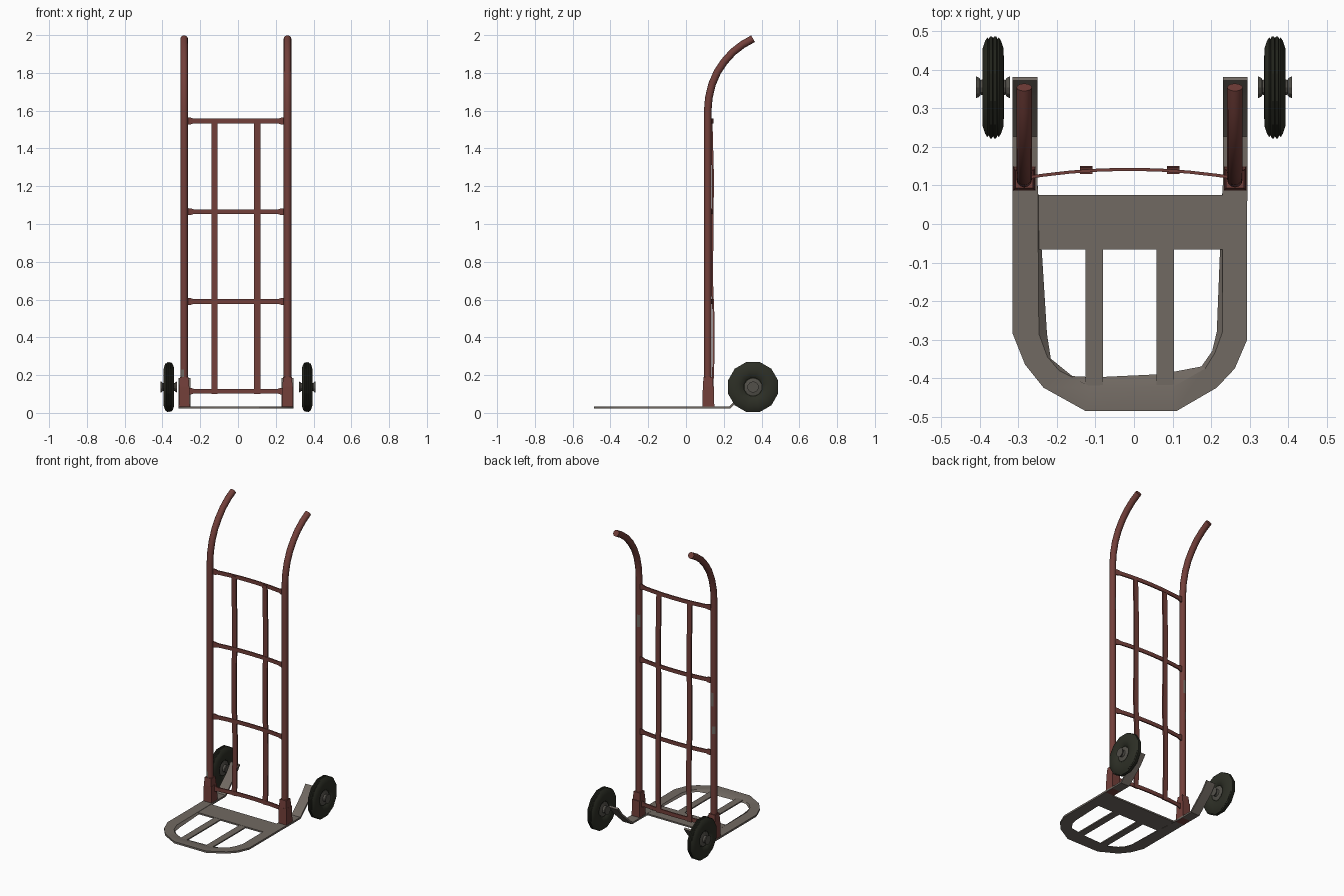
import bpy, bmesh, math
from mathutils import Vector

if "Cube" in bpy.data.objects:
    bpy.data.objects.remove(bpy.data.objects["Cube"])


def material(name, rgb):
    m = bpy.data.materials.new(name)
    m.diffuse_color = (*rgb, 1)
    m.use_nodes = True
    m.node_tree.nodes["Principled BSDF"].inputs["Base Color"].default_value = m.diffuse_color
    return m


RED = material("worn_red_paint", (0.17, 0.05, 0.042))
STEEL = material("bare_steel", (0.165, 0.142, 0.122))
RUBBER = material("black_rubber", (0.026, 0.028, 0.019))
HUB = material("dark_hub_metal", (0.085, 0.08, 0.068))


def build(name, verts, faces, mats, angle=35):
    me = bpy.data.meshes.new(name)
    me.from_pydata([tuple(v) for v in verts], [], faces)
    bm = bmesh.new()
    bm.from_mesh(me)
    bmesh.ops.recalc_face_normals(bm, faces=bm.faces)
    bm.to_mesh(me)
    bm.free()
    for m in mats:
        me.materials.append(m)
    me.shade_smooth()
    me.set_sharp_from_angle(angle=math.radians(angle))
    ob = bpy.data.objects.new(name, me)
    bpy.context.collection.objects.link(ob)
    return ob


def sweep(name, path, section, u, mats, scales=None):
    """Carry a 2D section along a path; u is the fixed section axis."""
    path, u, n = [Vector(p) for p in path], Vector(u), len(section)
    verts, faces = [], []
    for i, p in enumerate(path):
        a = (p - path[i - 1]).normalized() if i else None
        b = (path[i + 1] - p).normalized() if i < len(path) - 1 else None
        t = ((a or b) + (b or a)).normalized()
        v = t.cross(u).normalized()
        s = scales[i] if scales else 1
        verts += [p + u * (su * s) + v * sv for su, sv in section]
    for i in range(len(path) - 1):
        for j in range(n):
            k = (j + 1) % n
            faces.append((i * n + j, i * n + k, (i + 1) * n + k, (i + 1) * n + j))
    faces += [tuple(range(n)), tuple(range(len(verts) - n, len(verts)))]
    return build(name, verts, faces, mats)


def rect(w, h):
    return [(-w, -h), (w, -h), (w, h), (-w, h)]


def box(name, x0, x1, y0, y1, z0, z1, mat, taper=0.0):
    verts = [(x, y, z0) for x, y in ((x0, y0), (x1, y0), (x1, y1), (x0, y1))]
    verts += [(x, y, z1) for x, y in ((x0 + taper, y0 + taper), (x1 - taper, y0 + taper),
                                      (x1 - taper, y1 - taper), (x0 + taper, y1 - taper))]
    faces = [(0, 1, 2, 3), (4, 5, 6, 7)]
    faces += [(i, (i + 1) % 4, (i + 1) % 4 + 4, i + 4) for i in range(4)]
    return build(name, verts, faces, [mat])


def lathe(name, profile, center, mat, n=12):
    """Spin (radius, x) points about the x axis; the ends are capped."""
    verts, faces, m = [], [], len(profile)
    for r, x in profile:
        for j in range(n):
            a = 2 * math.pi * (j + 0.5) / n
            verts.append(Vector(center) + Vector((x, r * math.cos(a), r * math.sin(a))))
    for i in range(m - 1):
        for j in range(n):
            k = (j + 1) % n
            faces.append((i * n + j, i * n + k, (i + 1) * n + k, (i + 1) * n + j))
    faces += [tuple(range(n)), tuple(range((m - 1) * n, m * n))]
    return build(name, verts, faces, [mat], 29)


SIDES = (("left", -0.285, -1), ("right", 0.262, 1))

# Upright rails with curved handles
rail_path = [(0.115, z) for z in (0.03, 0.19, 0.23, 0.72, 0.77, 0.9, 0.99, 1.28, 1.36, 1.6)]
rail_path += [(0.121, 1.67), (0.138, 1.74), (0.166, 1.805), (0.203, 1.86),
              (0.248, 1.91), (0.3, 1.95), (0.355, 1.981)]
circle = [(0.02 * math.cos(a), 0.02 * math.sin(a))
          for a in (2 * math.pi * i / 12 for i in range(12))]
# Chipped paint: z range and the direction the bare patch faces
chips = {"left": [(0.19, 0.23, (-0.5, -0.8, 0)), (0.72, 0.77, (-0.6, 0.8, 0)),
                  (0.9, 0.99, (0, 1, 0))],
         "right": [(1.28, 1.36, (-0.6, 0.8, 0))]}
for side, x, s in SIDES:
    rail = sweep(side + "_rail", [(x, y, z) for y, z in rail_path], circle, (1, 0, 0), [RED, STEEL])
    for f in rail.data.polygons:
        for z0, z1, d in chips[side]:
            if z0 < f.center.z < z1 and f.normal.dot(Vector(d)) > 0.8:
                f.material_index = 1

    # Rail socket on the base
    box(side + "_rail_socket", x - 0.029, x + 0.03, 0.087, 0.15, 0.022, 0.14, RED, 0.002)
    box(side + "_rail_collar", x - 0.027, x + 0.027, 0.089, 0.143, 0.138, 0.19, RED, 0.004)

    # Bent arm reaching back to the wheel
    xa = x + (0.002 if s < 0 else 0.001)
    sweep(side + "_wheel_arm", [(xa, 0.06, 0.028), (xa, 0.23, 0.028), (xa, 0.335, 0.125),
                                (xa, 0.377, 0.18)], rect(0.032, 0.006), (1, 0, 0), [STEEL])

    # Wheel
    c = (0.366 * s, 0.355, 0.137)
    half = [(0.05, 0.014), (0.06, 0.022), (0.08, 0.028), (0.105, 0.027), (0.124, 0.021),
            (0.134, 0.015), (0.13, 0.011), (0.137, 0.008), (0.137, 0.003), (0.132, 0.0)]
    tyre = half + [(r, -w) for r, w in half[-2::-1]]
    lathe(side + "_tyre", tyre, c, RUBBER)
    hub = [(0.03, 0.044), (0.026, 0.036), (0.02, 0.032), (0.024, 0.02), (0.046, 0.0145)]
    hub += [(r, -w) for r, w in hub[::-1]]
    lathe(side + "_hub", hub, c, HUB, 10)

# Bowed flat crossbars with flared ends
xm = -0.0115
for i, z in enumerate((0.115, 0.59, 1.065, 1.545)):
    ts = (-1, -0.93, -0.87, -0.6, -0.3, 0, 0.3, 0.6, 0.87, 0.93, 1)
    sweep("crossbar_%d" % (i + 1),
          [(xm + 0.257 * t, 0.142 - 0.02 * t * t, z) for t in ts],
          rect(0.0125, 0.004), (0, 0, 1), [RED],
          [1.5, 1.4] + [1] * 7 + [1.4, 1.5])

# Slightly bent vertical slats
slat = [(0.1, 0.139), (0.3, 0.146), (0.5, 0.146), (0.7, 0.138), (0.95, 0.14),
        (1.25, 0.143), (1.55, 0.135)]
for side, x in (("left", -0.124), ("right", 0.102)):
    sweep(side + "_back_slat", [(x, y, z) for z, y in slat], rect(0.0165, 0.005), (1, 0, 0), [RED])

# U-shaped toe plate frame, its inner edge sloping outwards at the bottom
outer = [(-0.315, 0.1), (-0.315, -0.285), (-0.283, -0.365), (-0.235, -0.425), (-0.125, -0.486),
         (0.11, -0.486), (0.215, -0.425), (0.262, -0.375), (0.294, -0.3), (0.294, 0.1)]
inner = [(-0.25, 0.1), (-0.247, -0.285), (-0.225, -0.345), (-0.195, -0.38), (-0.11, -0.424),
         (0.1, -0.424), (0.185, -0.375), (0.21, -0.335), (0.23, -0.28), (0.23, 0.1)]
under = [(-0.25, 0.1), (-0.226, -0.285), (-0.216, -0.35), (-0.16, -0.395), (-0.1, -0.398),
         (0.07, -0.39), (0.175, -0.37), (0.203, -0.33), (0.215, -0.28), (0.23, 0.1)]
n = len(outer)
verts = [(x, y, z) for ring, z in ((outer, 0.034), (inner, 0.034), (under, 0.022), (outer, 0.022))
         for x, y in ring]
faces = [(a * n + i, a * n + i + 1, b * n + i + 1, b * n + i)
         for a, b in ((0, 1), (1, 2), (2, 3), (3, 0)) for i in range(n - 1)]
faces += [(0, n, 2 * n, 3 * n), (n - 1, 2 * n - 1, 3 * n - 1, 4 * n - 1)]
build("toe_plate_frame", verts, faces, [STEEL], 25)

# Plate and slats inside the frame
box("toe_cross_plate", -0.252, 0.232, -0.066, 0.075, 0.023, 0.033, STEEL)
for side, x in (("left", -0.103), ("right", 0.081)):
    box(side + "_toe_slat", x - 0.023, x + 0.023, -0.43, -0.06, 0.024, 0.032, STEEL)
